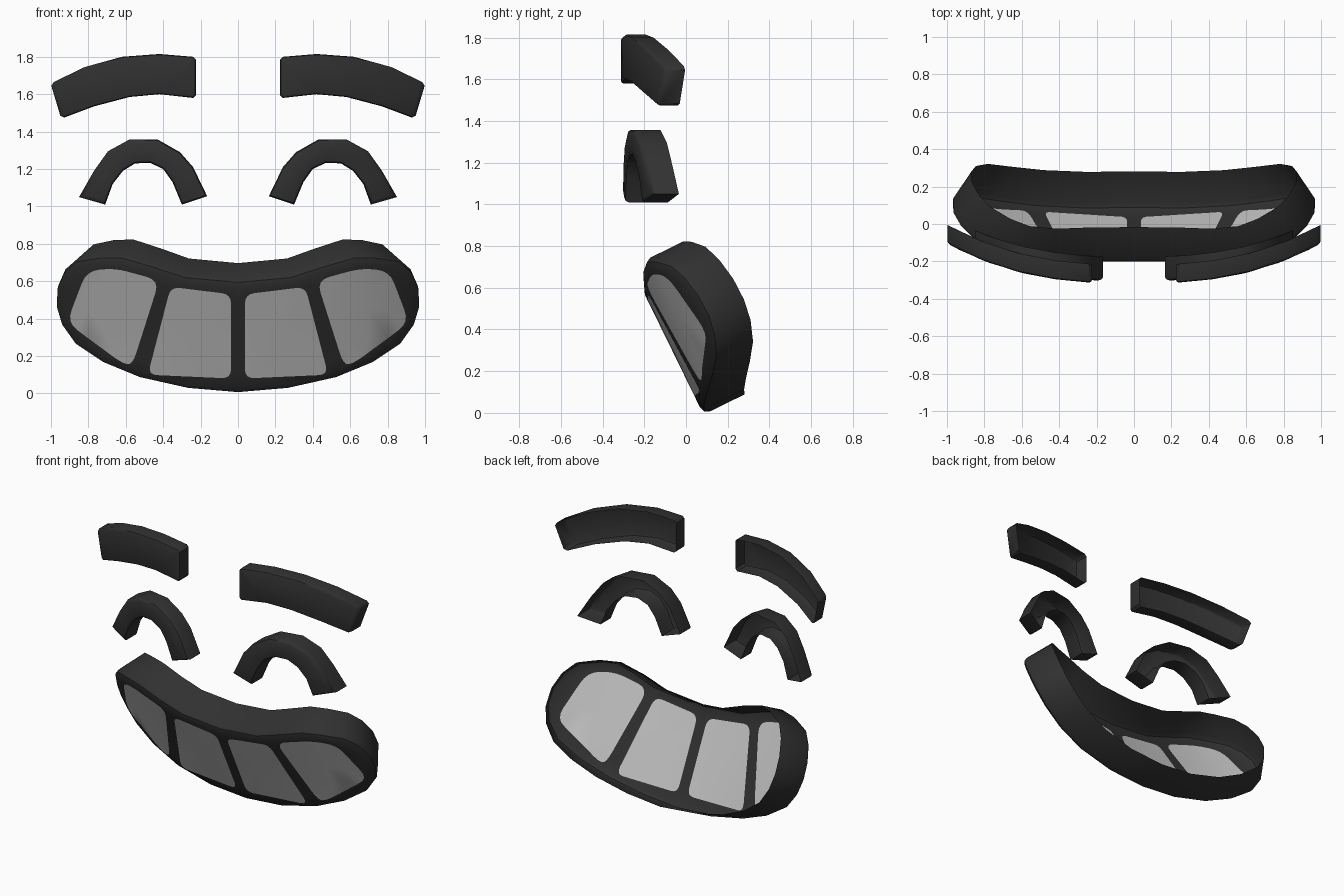
import bpy, bmesh
from mathutils import Vector
from mathutils.geometry import delaunay_2d_cdt

if "Cube" in bpy.data.objects:
    bpy.data.objects.remove(bpy.data.objects["Cube"])


def material(name, grey, alpha=1.0):
    m = bpy.data.materials.new(name)
    m.diffuse_color = (grey, grey, grey, alpha)
    m.use_nodes = True
    m.node_tree.nodes["Principled BSDF"].inputs["Base Color"].default_value = m.diffuse_color
    return m


BLACK = material("black plastic", 0.03)
GLASS = material("grey glass", 0.55, 0.7)


def ccw(poly):
    poly = [Vector(p) for p in poly]
    area = sum(a.cross(b) for a, b in zip(poly, poly[1:] + poly[:1]))
    return poly if area > 0 else poly[::-1]


def flip(poly):
    return [(-x, z) for x, z in poly]


def inset(poly, d):
    out = []
    for i, p in enumerate(poly):
        e1 = (p - poly[i - 1]).normalized()
        e2 = (poly[(i + 1) % len(poly)] - p).normalized()
        n1, n2 = Vector((-e1.y, e1.x)), Vector((-e2.y, e2.x))
        out.append(p + (n1 + n2) * d / (1 + n1.dot(n2)))
    return out


def rounded(poly, r):
    out = []
    for i, p in enumerate(poly):
        p = Vector(p)
        a, b = Vector(poly[i - 1]) - p, Vector(poly[(i + 1) % len(poly)]) - p
        a *= min(r / a.length, 0.45)
        b *= min(r / b.length, 0.45)
        for t in (0, 0.25, 0.5, 0.75, 1):
            out.append(tuple(p + a * (1 - t) ** 2 + b * t ** 2))
    return out


def finish(bm, name, mat):
    bmesh.ops.remove_doubles(bm, verts=bm.verts, dist=0.0002)
    me = bpy.data.meshes.new(name)
    bm.to_mesh(me)
    bm.free()
    ob = bpy.data.objects.new(name, me)
    bpy.context.collection.objects.link(ob)
    me.materials.append(mat)
    bpy.ops.object.select_all(action='DESELECT')
    ob.select_set(True)
    bpy.context.view_layer.objects.active = ob
    bpy.ops.object.shade_smooth_by_angle(angle=0.7)


def shell(name, outline, surface, depth, bevel, panes=(), grid=()):
    """Open-backed shell: front skin with optional panes, rounded edge, side wall.
    surface(x, z, d) places an outline point at depth d behind the front."""
    outline = ccw(outline)
    polys = [inset(outline, bevel)] + [ccw(p) for p in panes]
    pts, loops = [], []
    for p in polys:
        loops.append(list(range(len(pts), len(pts) + len(p))))
        pts += p
    pts += [Vector(p) for p in grid]
    v2, _, tris, _, _, owners = delaunay_2d_cdt(pts, [], loops, 1, 1e-5)
    frame, glass = bmesh.new(), bmesh.new()
    for tri, own in zip(tris, owners):
        bm = glass if len(own) > 1 else frame
        bm.faces.new([bm.verts.new(surface(v2[i].x, v2[i].y, 0)) for i in tri])
    # rounded front edge, then the wall running back
    rings = [(bevel, 0), (bevel * 0.3, bevel * 0.3), (0, bevel), (0, depth)]
    rows = [[frame.verts.new(surface(p.x, p.y, d)) for p in inset(outline, i)]
            for i, d in rings]
    n = len(outline)
    for a, b in zip(rows, rows[1:]):
        for j in range(n):
            k = (j + 1) % n
            frame.faces.new((a[j], b[j], b[k], a[k]))
    finish(frame, name, BLACK)
    if panes:
        finish(glass, name.replace("frame", "glass"), GLASS)
    else:
        glass.free()


# mouth: tilted, wrapped front with the wall following its normal
def mouth_surface(x, z, d):
    s = 1 if x > 0 else -1
    slope = s * 0.689 * abs(x) ** 1.6
    n = Vector((-slope, 1, 0.49)).normalized()
    return Vector((x, 0.08 - 0.49 * z + 0.265 * abs(x) ** 2.6, z)) + n * d


half = [(.27, .015), (.53, .073), (.73, .155), (.88, .255), (.955, .36), (.985, .46),
        (.98, .56), (.94, .65), (.87, .71), (.74, .73), (.62, .73), (.45, .68), (.28, .625)]
mouth = [(0, -.008)] + half + [(0, .60)] + flip(half)[::-1]
inner = rounded([(.037, .08), (.482, .10), (.36, .57), (.037, .53)], .05)
outer = rounded([(.565, .15), (.625, .165), (.915, .38), (.81, .655), (.66, .67), (.42, .605)], .07)
grid = [(x * s, z) for s in (1, -1) for x in (.2, .55, .7, .8) for z in (.3, .45)]
shell("mouth_frame", mouth, mouth_surface, 0.22, 0.035,
      [inner, outer, flip(inner), flip(outer)], grid)


# eyes and brows: upright wrapped fronts with walls running straight back
def upright(y0):
    return lambda x, z, d: Vector((x, y0 + 0.215 * abs(x) ** 2.6 + d, z))


eye = [(.165, 1.055), (.24, 1.21), (.31, 1.29), (.43, 1.358), (.58, 1.358), (.695, 1.295),
       (.77, 1.19), (.85, 1.05), (.71, 1.01), (.67, 1.12), (.615, 1.19), (.55, 1.23),
       (.47, 1.233), (.40, 1.20), (.35, 1.13), (.30, 1.01)]
brow = [(.225, 1.595), (.225, 1.785), (.24, 1.80), (.42, 1.815), (.62, 1.80), (.82, 1.745),
        (.985, 1.665), (.998, 1.645), (.95, 1.485), (.93, 1.475), (.77, 1.535), (.58, 1.585),
        (.42, 1.60), (.24, 1.58)]
for side, f in (("right", list), ("left", flip)):
    shell(side + "_eye_arch", f(eye), upright(-0.305), 0.13, 0.02)
    shell(side + "_brow", f(brow), upright(-0.318), 0.10, 0.014)
